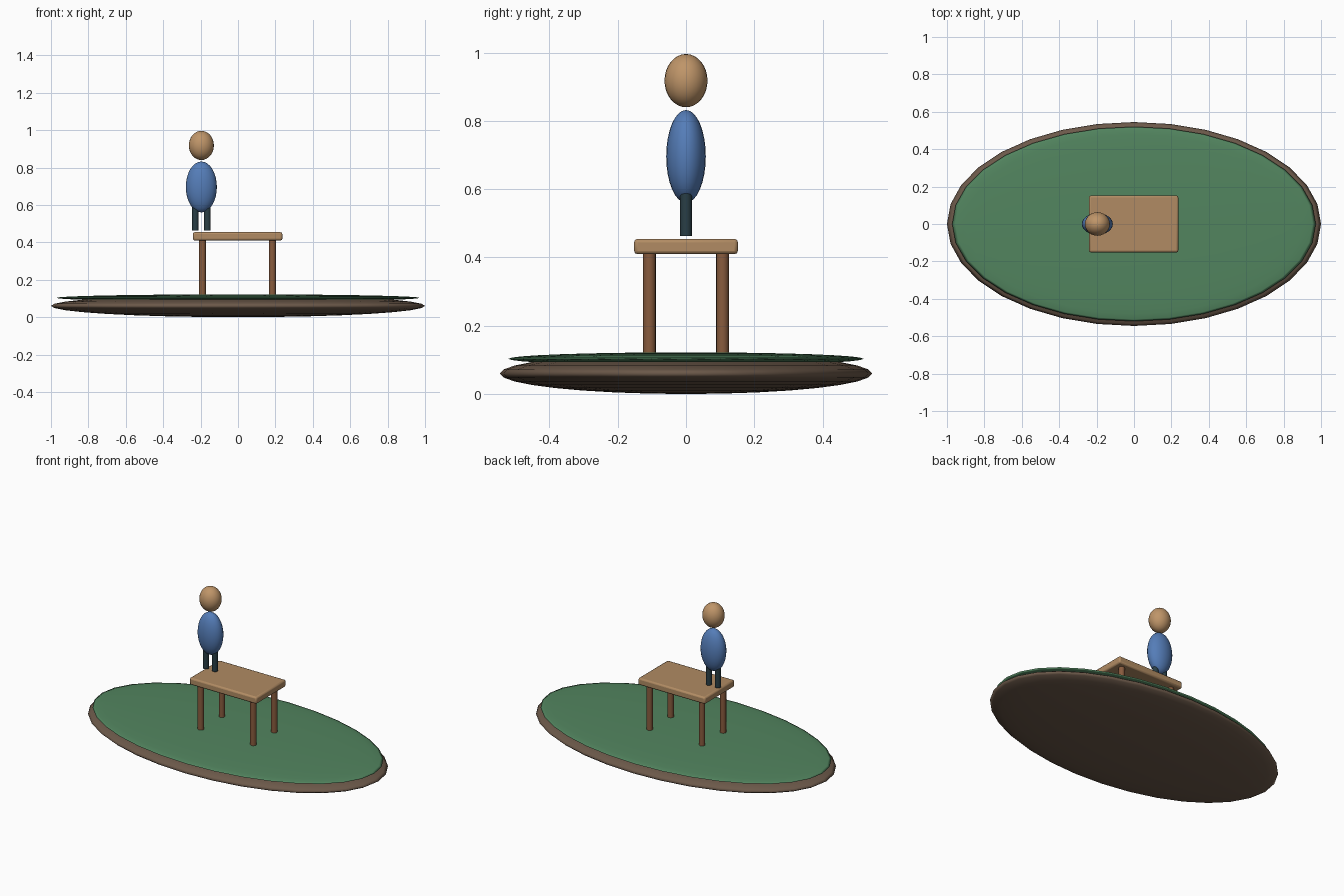
import bpy

if "Cube" in bpy.data.objects:
    bpy.data.objects.remove(bpy.data.objects["Cube"])

def material(name, rgb):
    m = bpy.data.materials.new(name)
    m.diffuse_color = (*rgb, 1)
    m.use_nodes = True
    m.node_tree.nodes["Principled BSDF"].inputs["Base Color"].default_value = m.diffuse_color
    return m

EARTH = material("earth brown", (0.15, 0.10, 0.068))
GRASS = material("grass green", (0.085, 0.235, 0.115))
WOOD = material("light wood", (0.44, 0.26, 0.125))
LEG_WOOD = material("dark wood", (0.25, 0.107, 0.048))
SKIN = material("skin tan", (0.52, 0.30, 0.14))
SHIRT = material("shirt blue", (0.09, 0.205, 0.48))
TROUSERS = material("trouser slate", (0.022, 0.048, 0.060))

def finish(name, mat):
    ob = bpy.context.object
    ob.name = name
    ob.data.materials.append(mat)
    return ob

def ellipsoid(name, centre, radii, mat, segments=32, rings=16):
    bpy.ops.mesh.primitive_uv_sphere_add(segments=segments, ring_count=rings,
                                         radius=1, location=centre)
    bpy.context.object.scale = radii
    bpy.ops.object.transform_apply(location=False, rotation=False, scale=True)
    bpy.ops.object.shade_smooth()
    return finish(name, mat)

def post(name, x, y, z0, z1, radius, mat):
    bpy.ops.mesh.primitive_cylinder_add(vertices=16, radius=radius, depth=z1 - z0,
                                        location=(x, y, (z0 + z1) / 2))
    bpy.ops.object.shade_smooth_by_angle()
    return finish(name, mat)

# Island: flattened earth mound with a thin grass cap
ellipsoid("earth_base", (0, 0, 0.06), (1.0, 0.545, 0.06), EARTH)
ellipsoid("grass_cap", (0, 0, 0.103), (0.972, 0.52, 0.019), GRASS)

# Table: bevelled top on four round legs
bpy.ops.mesh.primitive_cube_add(size=1, location=(-0.002, 0, 0.432))
top = finish("table_top", WOOD)
top.scale = (0.478, 0.304, 0.045)
bpy.ops.object.transform_apply(location=False, rotation=False, scale=True)
bevel = top.modifiers.new("rounded_edges", 'BEVEL')
bevel.width = 0.01
bevel.segments = 2
bpy.ops.object.shade_smooth_by_angle()
for sx in (-1, 1):
    for sy in (-1, 1):
        post("table_leg", -0.003 + sx * 0.187, sy * 0.107, 0.10, 0.415, 0.0185, LEG_WOOD)

# Figure standing at the end of the table
FX = -0.196
ellipsoid("head", (FX, 0, 0.918), (0.067, 0.063, 0.078), SKIN, 24, 16)
ellipsoid("torso", (FX, 0, 0.696), (0.083, 0.058, 0.136), SHIRT, 24, 16)
for side in (-1, 1):
    post("trouser_leg", FX + side * 0.032, 0, 0.463, 0.587, 0.0175, TROUSERS)
